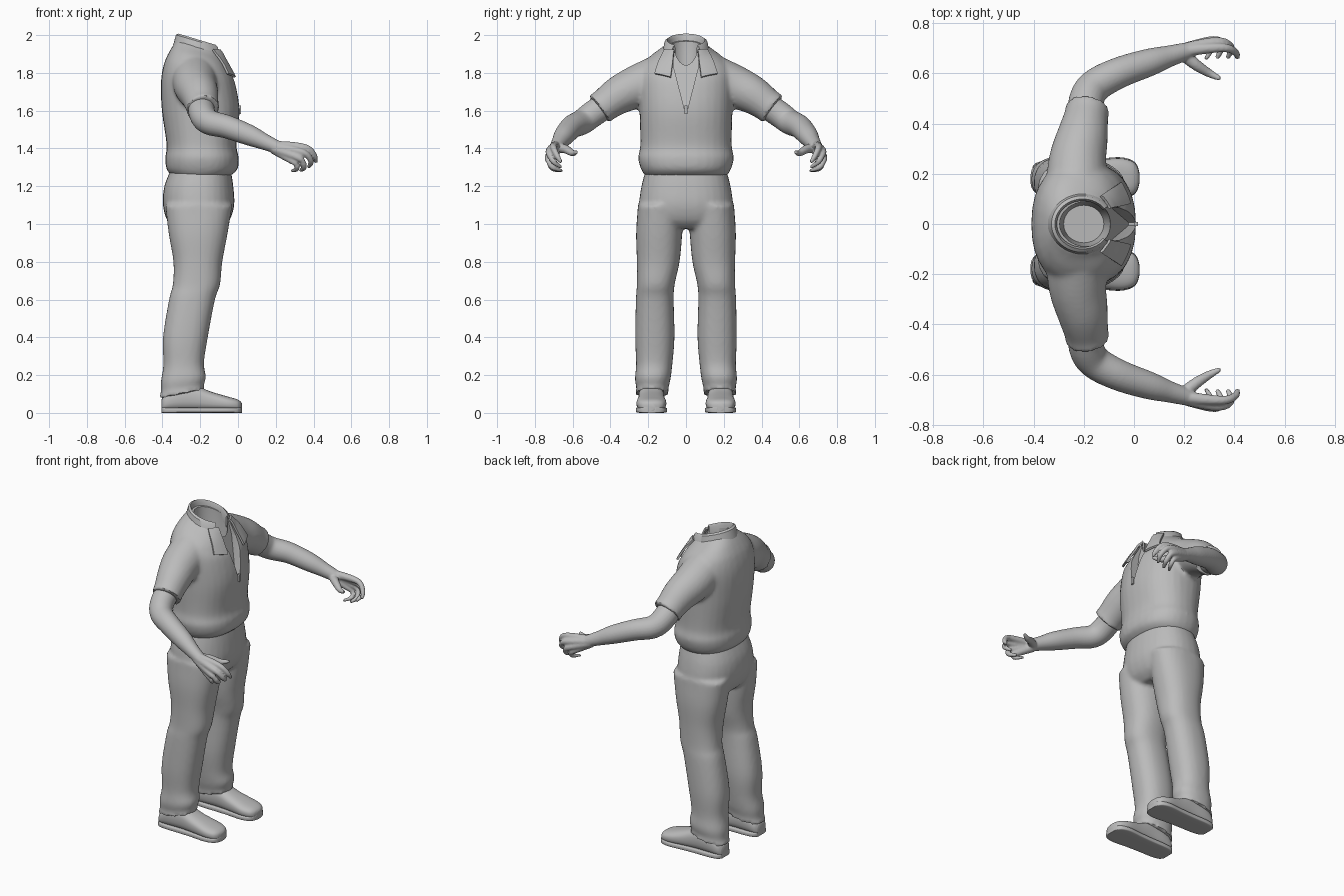
import bpy, bmesh, math
from mathutils import Vector

if "Cube" in bpy.data.objects:
    bpy.data.objects.remove(bpy.data.objects["Cube"])

grey = bpy.data.materials.new("plain_grey")
grey.diffuse_color = (0.5, 0.5, 0.5, 1)
grey.use_nodes = True
grey.node_tree.nodes["Principled BSDF"].inputs["Base Color"].default_value = grey.diffuse_color


def smooth_rows(rows, n=5):
    """Catmull-Rom interpolation between rows of numbers."""
    out = []
    for i in range(len(rows) - 1):
        a, b = rows[max(i - 1, 0)], rows[i]
        c, d = rows[i + 1], rows[min(i + 2, len(rows) - 1)]
        for k in range(n):
            t = k / n
            out.append([0.5 * (2*q + (r - p)*t + (2*p - 5*q + 4*r - s)*t*t
                               + (3*q - p - 3*r + s)*t**3)
                        for p, q, r, s in zip(a, b, c, d)])
    return out + [list(rows[-1])]


def loft(bm, rings, power=2.0, n=32):
    """Skin capped superellipse rings given as (centre, u, v)."""
    loops = []
    for c, u, v in rings:
        ring = []
        for i in range(n):
            a = 2 * math.pi * i / n
            ca, sa = math.cos(a), math.sin(a)
            p = (c + u * math.copysign(abs(ca) ** (2 / power), ca)
                 + v * math.copysign(abs(sa) ** (2 / power), sa))
            ring.append(bm.verts.new(p))
        loops.append(ring)
    for a, b in zip(loops, loops[1:]):
        for i in range(n):
            j = (i + 1) % n
            bm.faces.new((a[i], a[j], b[j], b[i]))
    bm.faces.new(loops[0][::-1])
    bm.faces.new(loops[-1])


def upright(bm, rows, power=2.3):
    """Rows: z, back x, front x, centre y, half width, slope along x."""
    rings = []
    for z, x0, x1, yc, yh, s in smooth_rows(rows):
        h = (x1 - x0) / 2
        rings.append((Vector(((x0 + x1) / 2, yc, z)), Vector((h, 0, s * h)), Vector((0, yh, 0))))
    loft(bm, rings, power)


def tube(bm, rows, side=1, n=24):
    """Rows: x, y, z, radius."""
    pts = smooth_rows([(x, y * side, z, r) for x, y, z, r in rows])
    rings = []
    for i, p in enumerate(pts):
        a, b = pts[max(i - 1, 0)], pts[min(i + 1, len(pts) - 1)]
        t = (Vector(b[:3]) - Vector(a[:3])).normalized()
        u = t.cross(Vector((-0.5, 0.3 * side, 0.85))).normalized()
        rings.append((Vector(p[:3]), u * p[3], t.cross(u) * p[3]))
    loft(bm, rings, 2.0, n)


def activate(ob):
    bpy.ops.object.select_all(action='DESELECT')
    ob.select_set(True)
    bpy.context.view_layer.objects.active = ob


def modify(ob, kind, **settings):
    activate(ob)
    m = ob.modifiers.new(kind.lower(), kind)
    for k, v in settings.items():
        setattr(m, k, v)
    bpy.ops.object.modifier_apply(modifier=m.name)


def finish(name, bm, voxel=0, relax=3):
    bmesh.ops.recalc_face_normals(bm, faces=bm.faces)
    me = bpy.data.meshes.new(name)
    bm.to_mesh(me)
    bm.free()
    ob = bpy.data.objects.new(name, me)
    bpy.context.collection.objects.link(ob)
    if voxel:
        modify(ob, 'REMESH', mode='VOXEL', voxel_size=voxel)
        modify(ob, 'SMOOTH', factor=0.5, iterations=relax)
    me = ob.data
    me.materials.clear()
    me.materials.append(grey)
    shade(ob)
    return ob


def shade(ob):
    activate(ob)
    bpy.ops.object.shade_smooth_by_angle(angle=math.radians(40))


# trousers: hips and two legs fused together
bm = bmesh.new()
upright(bm, [(1.30, -.35, -.04, 0, .21, 0), (1.2, -.39, -.025, 0, .236, 0),
             (1.1, -.397, -.02, 0, .25, 0), (1.02, -.375, -.045, 0, .25, 0),
             (.975, -.33, -.09, 0, .20, 0)])
for s in (1, -1):
    upright(bm, [(1.1, -.385, -.03, s*.135, .12, 0), (.95, -.367, -.055, s*.142, .122, 0),
                 (.8, -.342, -.083, s*.147, .113, 0), (.68, -.345, -.095, s*.16, .1, 0),
                 (.6, -.365, -.122, s*.165, .1, 0), (.4, -.397, -.16, s*.165, .104, 0),
                 (.26, -.395, -.18, s*.168, .096, .05), (.18, -.408, -.17, s*.176, .094, .1),
                 (.13, -.408, -.18, s*.178, .085, .15), (.10, -.42, -.175, s*.18, .088, .2)])
finish("trousers", bm, .012)

# shirt: body and sleeves fused together
bm = bmesh.new()
upright(bm, [(1.255, -.35, -.04, 0, .215, 0), (1.29, -.378, -.003, 0, .238, 0),
             (1.35, -.385, .004, 0, .253, 0), (1.42, -.378, -.008, 0, .242, 0),
             (1.6, -.403, .008, 0, .246, 0), (1.75, -.408, -.015, 0, .25, 0),
             (1.83, -.392, -.045, 0, .235, -.1), (1.88, -.365, -.065, 0, .195, -.2),
             (1.92, -.335, -.08, 0, .135, -.3), (1.94, -.322, -.085, 0, .112, -.3)])
for s in (1, -1):
    tube(bm, [(-.23, .12, 1.78, .125), (-.225, .25, 1.73, .115), (-.205, .35, 1.685, .102),
              (-.19, .43, 1.63, .088), (-.185, .46, 1.608, .09)], s)
shirt = finish("shirt", bm, .012)

# pointed collar flaps laid onto the chest
bm = bmesh.new()
for s in (1, -1):
    vs = [bm.verts.new((x, y * s, z)) for x, y, z in
          [(-.10, .06, 1.915), (-.13, .115, 1.925), (-.055, .165, 1.795), (-.02, .08, 1.775)]]
    bm.faces.new(vs)
bmesh.ops.subdivide_edges(bm, edges=bm.edges, cuts=8, use_grid_fill=True)
flaps = finish("collar_flaps", bm)
modify(flaps, 'SHRINKWRAP', target=shirt, wrap_method='NEAREST_SURFACEPOINT',
       wrap_mode='ABOVE_SURFACE', offset=.014)
modify(flaps, 'SOLIDIFY', thickness=.012, offset=0)
shade(flaps)

# neck hole and front opening cut from the shirt
bm = bmesh.new()
upright(bm, [(2.05, -.295, -.09, 0, .088, -.3), (1.9, -.295, -.09, 0, .088, -.3),
             (1.72, -.28, -.12, 0, .075, -.1)], 2)
neck_cutter = finish("neck_cutter", bm)
bm = bmesh.new()
outline = [(.006, 1.60), (.065, 1.83), (.065, 1.93), (-.065, 1.93), (-.065, 1.83), (-.006, 1.60)]
back = [bm.verts.new((-.022 - .3 * (z - 1.6), y, z)) for y, z in outline]
front = [bm.verts.new((.1, y, z)) for y, z in outline]
bm.faces.new(back)
bm.faces.new(front[::-1])
for i in range(6):
    j = (i + 1) % 6
    bm.faces.new((back[i], back[j], front[j], front[i]))
placket_cutter = finish("placket_cutter", bm)
for cutter in (neck_cutter, placket_cutter):
    modify(shirt, 'BOOLEAN', object=cutter, operation='DIFFERENCE', solver='EXACT')
    bpy.data.objects.remove(cutter)
shade(shirt)

# standing collar folded over at the top, open at the front
bm = bmesh.new()
profile = [(.93, -.03), (.93, .03), (.97, .043), (1.04, .036), (1.16, -.02)]
cols = []
for i in range(37):
    a = math.radians(38 + 284 * i / 36)
    col = []
    for f, dz in profile:
        x, y = -.205 + .115 * f * math.cos(a), .104 * f * math.sin(a)
        col.append(bm.verts.new((x, y, 1.925 - .3 * (x + .2) + dz)))
    cols.append(col)
for a, b in zip(cols, cols[1:]):
    for k in range(len(profile) - 1):
        bm.faces.new((a[k], b[k], b[k + 1], a[k + 1]))
collar = finish("collar", bm)
modify(collar, 'SOLIDIFY', thickness=.01, offset=0)
shade(collar)

# zip pull at the foot of the opening
bm = bmesh.new()
bmesh.ops.create_cube(bm, size=1)
for v in bm.verts:
    v.co = Vector((.008 + v.co.x * .016, v.co.y * .016, 1.605 + v.co.z * .045))
finish("zip_pull", bm)

# arms with curled fingers; the finger roots form the palm
fingers = [
    [(.19, .688, 1.415, .026), (.30, .70, 1.413, .021), (.37, .70, 1.40, .017),
     (.405, .682, 1.36, .015), (.412, .66, 1.325, .009)],
    [(.19, .69, 1.41, .028), (.30, .72, 1.39, .022), (.36, .723, 1.37, .017),
     (.387, .70, 1.33, .015), (.372, .66, 1.30, .009)],
    [(.19, .69, 1.40, .028), (.285, .722, 1.365, .022), (.335, .73, 1.34, .017),
     (.35, .705, 1.30, .015), (.33, .66, 1.283, .009)],
    [(.19, .685, 1.395, .026), (.27, .712, 1.345, .02), (.307, .722, 1.318, .015),
     (.31, .70, 1.29, .013), (.285, .655, 1.282, .008)],
    [(.19, .68, 1.405, .026), (.245, .635, 1.395, .023), (.30, .60, 1.375, .017),
     (.345, .578, 1.382, .009)]]
for s, side in ((1, "left"), (-1, "right")):
    bm = bmesh.new()
    tube(bm, [(-.195, .40, 1.645, .07), (-.19, .49, 1.585, .07), (-.155, .55, 1.54, .067),
              (-.06, .602, 1.515, .062), (.06, .643, 1.47, .055), (.14, .668, 1.435, .043),
              (.21, .688, 1.405, .035)], s)
    for f in fingers:
        tube(bm, f, s, 12)
    finish(side + "_arm", bm, .006, 3)

# shoes with flat soles; rows: x, half width, height
shoe = [(-.405, .04, .07), (-.385, .058, .10), (-.33, .067, .14), (-.24, .068, .15),
        (-.15, .072, .115), (-.06, .079, .088), (-.01, .068, .074), (.012, .048, .062),
        (.021, .02, .05)]
for s, side in ((1, "left"), (-1, "right")):
    for part, grow, low, cap in (("shoe", 0, .01, 1), ("sole", .004, 0, .03)):
        bm = bmesh.new()
        rings = [(Vector((x, s * .183, (low + min(h, cap)) / 2)), Vector((0, w + grow, 0)),
                  Vector((0, 0, (min(h, cap) - low) / 2))) for x, w, h in smooth_rows(shoe)]
        loft(bm, rings, 2.6 if part == "shoe" else 6)
        finish(side + "_" + part, bm)
